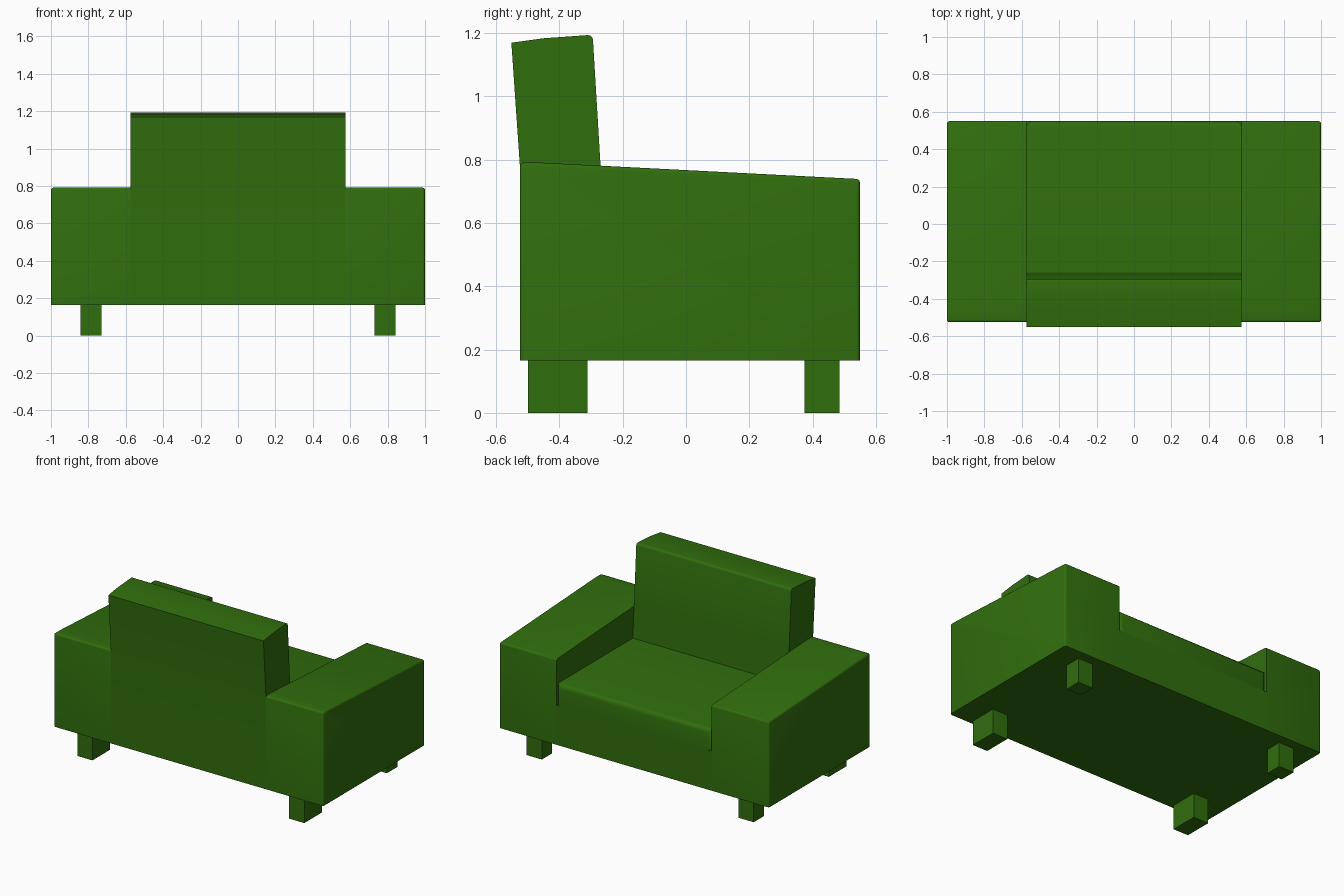
import bpy, bmesh, math

if "Cube" in bpy.data.objects:
    bpy.data.objects.remove(bpy.data.objects["Cube"], do_unlink=True)

# Single upholstery colour
green = bpy.data.materials.new("moss green")
green.use_nodes = True
colour = (0.03, 0.155, 0.004, 1)
green.diffuse_color = colour
shader = green.node_tree.nodes["Principled BSDF"]
shader.inputs["Base Color"].default_value = colour
shader.inputs["Roughness"].default_value = 0.8


def extrude_profile(name, profile, x0, x1, radius=0, rule=None):
    """Extrude a (y, z) outline along x; round the edges picked by the rule."""
    bm = bmesh.new()
    face = bm.faces.new([bm.verts.new((x0, y, z)) for y, z in profile])
    moved = bmesh.ops.extrude_face_region(bm, geom=[face])["geom"]
    verts = [v for v in moved if isinstance(v, bmesh.types.BMVert)]
    bmesh.ops.translate(bm, vec=(x1 - x0, 0, 0), verts=verts)
    bmesh.ops.recalc_face_normals(bm, faces=bm.faces)
    if radius:
        edges = [e for e in bm.edges
                 if e.calc_face_angle(0) > math.radians(30)
                 and rule((e.verts[0].co + e.verts[1].co) / 2)]
        bmesh.ops.bevel(bm, geom=edges, offset=radius, segments=3,
                        profile=0.5, affect='EDGES', clamp_overlap=True)
    bmesh.ops.recalc_face_normals(bm, faces=bm.faces)
    mesh = bpy.data.meshes.new(name)
    bm.to_mesh(mesh)
    bm.free()
    mesh.materials.append(green)
    obj = bpy.data.objects.new(name, mesh)
    bpy.context.collection.objects.link(obj)
    bpy.ops.object.select_all(action='DESELECT')
    obj.select_set(True)
    bpy.context.view_layer.objects.active = obj
    bpy.ops.object.shade_smooth_by_angle(angle=math.radians(35))
    return obj


def block(y0, y1, z0, z1):
    return [(y0, z0), (y1, z0), (y1, z1), (y0, z1)]


INNER, REAR, FRONT, FLOOR, SEAT = 0.575, -0.525, 0.55, 0.165, 0.43

# Base between the arms
extrude_profile("base", block(REAR, FRONT, FLOOR, SEAT), -INNER, INNER)

# Seat cushion with a rounded front lip
extrude_profile("seat_cushion", block(-0.3, FRONT, SEAT, 0.572), -INNER, INNER,
                0.03, lambda c: c.y > 0.5 and c.z > 0.5)

# Reclined backrest
back = [(REAR, SEAT), (-0.25, SEAT), (-0.27, 0.78), (-0.295, 1.195),
        (-0.45, 1.184), (-0.552, 1.17), (REAR, 0.78)]
extrude_profile("backrest", back, -INNER, INNER,
                0.015, lambda c: c.z > 1.19 and abs(c.x) < 0.1)

# Sloping arms and the legs, on both sides
arm = [(REAR, FLOOR), (FRONT, FLOOR), (FRONT, 0.739), (-0.46, 0.791), (REAR, 0.791)]
for side, s in (("left", 1), ("right", -1)):
    extrude_profile(side + "_arm", arm, s * INNER, s, 0.012,
                    lambda c: (c.z > 0.7 and abs(c.x) > 0.6)
                    or (abs(c.x) > 0.99 and c.z > 0.2))
    for place, y0, y1 in (("back", -0.5, -0.312), ("front", 0.375, 0.485)):
        extrude_profile(f"{side}_{place}_leg", block(y0, y1, 0, FLOOR + 0.01),
                        s * 0.73, s * 0.842)
